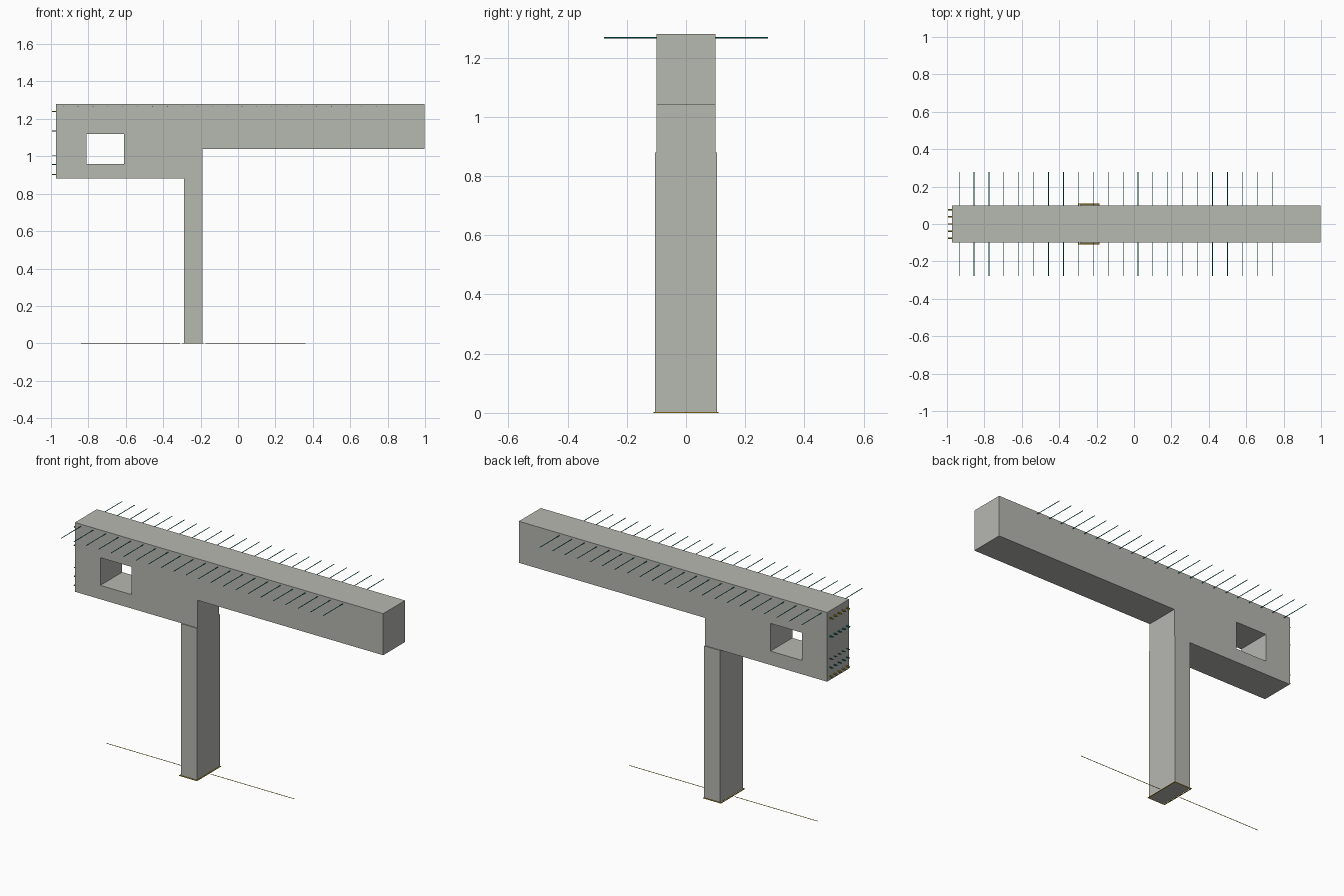
import bpy
import math

if "Cube" in bpy.data.objects:
    bpy.data.objects.remove(bpy.data.objects["Cube"])


def material(name, rgb):
    m = bpy.data.materials.new(name)
    m.diffuse_color = (*rgb, 1.0)
    m.use_nodes = True
    m.node_tree.nodes["Principled BSDF"].inputs["Base Color"].default_value = m.diffuse_color
    return m


CONCRETE = material("concrete grey", (0.47, 0.48, 0.44))
OCHRE = material("ochre steel", (0.50, 0.32, 0.01))
TEAL = material("teal steel", (0.0, 0.22, 0.20))


def box(name, x, y, z, mat):
    """Box from (min, max) ranges."""
    bpy.ops.mesh.primitive_cube_add(size=1, location=[sum(r) / 2 for r in (x, y, z)])
    ob = bpy.context.object
    ob.name = name
    ob.scale = [r[1] - r[0] for r in (x, y, z)]
    bpy.ops.object.transform_apply(location=False, rotation=False, scale=True)
    ob.data.materials.append(mat)
    return ob


def rod(name, centre, length, axis, radius, mat):
    """Thin hexagonal rod along x or y."""
    turn = (0, math.pi / 2, 0) if axis == "x" else (math.pi / 2, 0, 0)
    bpy.ops.mesh.primitive_cylinder_add(vertices=6, radius=radius, depth=length,
                                        location=centre, rotation=turn)
    ob = bpy.context.object
    ob.name = name
    ob.data.materials.append(mat)
    return ob


# Stepped beam: side profile with a rectangular opening, extruded across y
outline = [(-0.972, 0.88), (-0.19, 0.88), (-0.19, 1.04), (0.998, 1.04), (0.998, 1.28), (-0.972, 1.28)]
opening = [(-0.81, 0.96), (-0.81, 1.12), (-0.61, 1.12), (-0.61, 0.96)]
curve = bpy.data.curves.new("beam", "CURVE")
curve.dimensions = "2D"
curve.fill_mode = "BOTH"
curve.extrude = 0.10
for loop in (outline, opening):
    spline = curve.splines.new("POLY")
    spline.points.add(len(loop) - 1)
    for p, (x, z) in zip(spline.points, loop):
        p.co = (x, z, 0, 1)
    spline.use_cyclic_u = True
beam = bpy.data.objects.new("beam", curve)
bpy.context.collection.objects.link(beam)
beam.rotation_euler = (math.pi / 2, 0, 0)
curve.materials.append(CONCRETE)
bpy.ops.object.select_all(action="DESELECT")
bpy.context.view_layer.objects.active = beam
beam.select_set(True)
bpy.ops.object.convert(target="MESH")
# Weld the caps to the sides and keep every face flat
bpy.ops.object.mode_set(mode="EDIT")
bpy.ops.mesh.select_all(action="SELECT")
bpy.ops.mesh.remove_doubles(threshold=0.0001)
bpy.ops.mesh.normals_make_consistent(inside=False)
bpy.ops.object.mode_set(mode="OBJECT")
bpy.ops.object.shade_flat()

# Column
box("column", (-0.29, -0.19), (-0.105, 0.105), (0, 0.88), CONCRETE)

# Steel frame around the column foot
for s in (-1, 1):
    box("foot_frame_side", (-0.30, -0.185), tuple(sorted((s * 0.105, s * 0.11))), (0, 0.003), OCHRE)
    cx = -0.2425 + s * 0.055
    box("foot_frame_end", (cx - 0.0025, cx + 0.0025), (-0.11, 0.11), (0, 0.003), OCHRE)

# Long bars lying on the ground either side of the column
for x in ((-0.84, -0.31), (-0.175, 0.36)):
    rod("ground_bar", (sum(x) / 2, 0, 0.0015), x[1] - x[0], "x", 0.0015, OCHRE)

# Cross bars projecting from both sides near the top of the beam
for i in range(22):
    rod("cross_bar", (-0.935 + i * 0.0797, 0, 1.267), 0.555, "y", 0.002, TEAL)

# Rows of short bar ends on the left end face
rows = [(1.24, OCHRE, 0.004), (1.135, TEAL, 0.004), (1.005, TEAL, 0.002),
        (0.955, TEAL, 0.003), (0.903, OCHRE, 0.004)]
for z, mat, radius in rows:
    for j in range(-2, 3):
        rod("bar_end", (-0.982, j * 0.038, z), 0.024, "x", radius, mat)
